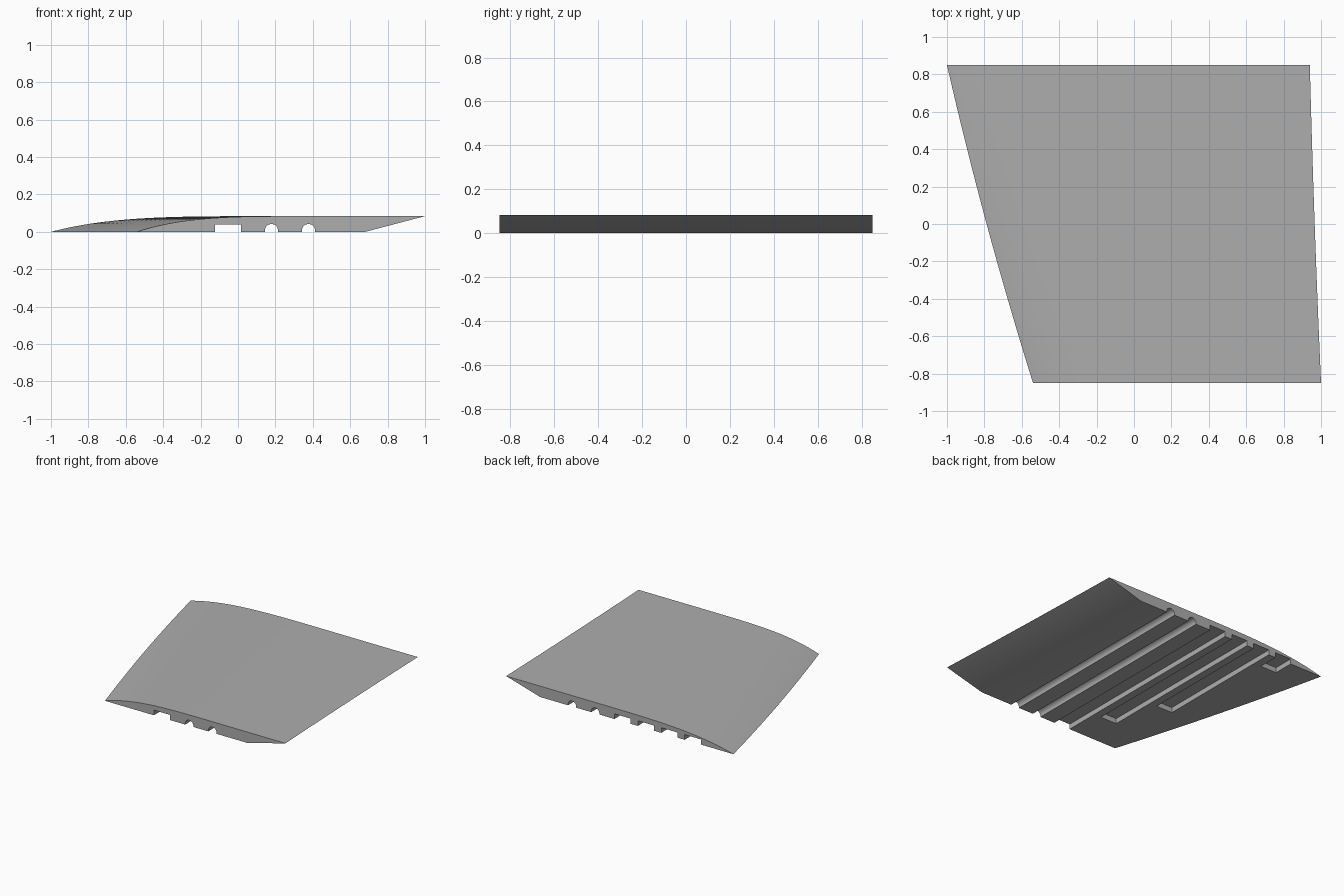
import bpy, bmesh, math

cube = bpy.data.objects.get("Cube")
if cube:
    bpy.data.objects.remove(cube, do_unlink=True)

HALF = 0.85      # half span
TOP = 0.084      # greatest thickness
DEPTH = 0.04     # groove depth

grey = bpy.data.materials.new("plain grey")
grey.use_nodes = True
colour = (0.42, 0.42, 0.42, 1)
grey.diffuse_color = colour
grey.node_tree.nodes["Principled BSDF"].inputs["Base Color"].default_value = colour


def loft(bm, sections):
    """Skin a closed solid through matching rings of points."""
    rings = [[bm.verts.new(p) for p in ring] for ring in sections]
    n = len(rings[0])
    for a, b in zip(rings, rings[1:]):
        for i in range(n):
            j = (i + 1) % n
            bm.faces.new((a[i], a[j], b[j], b[i]))
    bm.faces.new(rings[0])
    bm.faces.new(rings[-1])


def finish(bm, name):
    bmesh.ops.recalc_face_normals(bm, faces=bm.faces[:])
    mesh = bpy.data.meshes.new(name)
    bm.to_mesh(mesh)
    bm.free()
    ob = bpy.data.objects.new(name, mesh)
    bpy.context.collection.objects.link(ob)
    mesh.materials.append(grey)
    return ob


def section(t):
    """Aerofoil outline: t = 0 at the back end, 1 at the front end."""
    y = HALF - 2 * HALF * t
    bow = 4 * t * (1 - t)
    lead = -1 + 0.46 * t - 0.018 * bow
    trail = 0.94 + 0.06 * t - 0.004 * bow
    steps = 32
    ring = []
    for i in range(steps + 1):
        u = (i / steps) ** 1.6
        z = TOP * (1 - max(0, 1 - u / 0.65) ** 4)
        ring.append((lead + (trail - lead) * u, y, z))
    ring.append((0.65 + 0.03 * t, y, 0))      # start of the bevelled underside
    return ring


# Wing body
bm = bmesh.new()
loft(bm, [section(i / 16) for i in range(17)])
wing = finish(bm, "wing_panel")

# Grooves in the underside, all open at the back end
bm = bmesh.new()


def groove(outline, front_y):
    loft(bm, [[(x, y, z) for x, z in outline] for y in (front_y, 1)])


for x, front_y in ((-0.123, -1), (-0.323, -0.58), (-0.523, -0.21), (-0.723, 0.69)):
    r = x + 0.139
    groove([(x, -0.1), (r, -0.1), (r, DEPTH), (x, DEPTH)], front_y)

RAD = 0.035
for x in (0.179, 0.377):
    arch = [(x + RAD * math.cos(math.pi * k / 16), 0.007 + RAD * math.sin(math.pi * k / 16))
            for k in range(17)]
    groove([(x - RAD, -0.1), (x + RAD, -0.1)] + arch, -1)
cutter = finish(bm, "groove_cutter")
cutter.hide_render = True

# Cut the grooves and shade
bpy.ops.object.select_all(action='DESELECT')
wing.select_set(True)
bpy.context.view_layer.objects.active = wing
cut = wing.modifiers.new("grooves", 'BOOLEAN')
cut.operation = 'DIFFERENCE'
cut.solver = 'EXACT'
cut.object = cutter
bpy.ops.object.modifier_apply(modifier=cut.name)
bpy.data.objects.remove(cutter, do_unlink=True)
bpy.ops.object.shade_smooth_by_angle(angle=math.radians(25))
